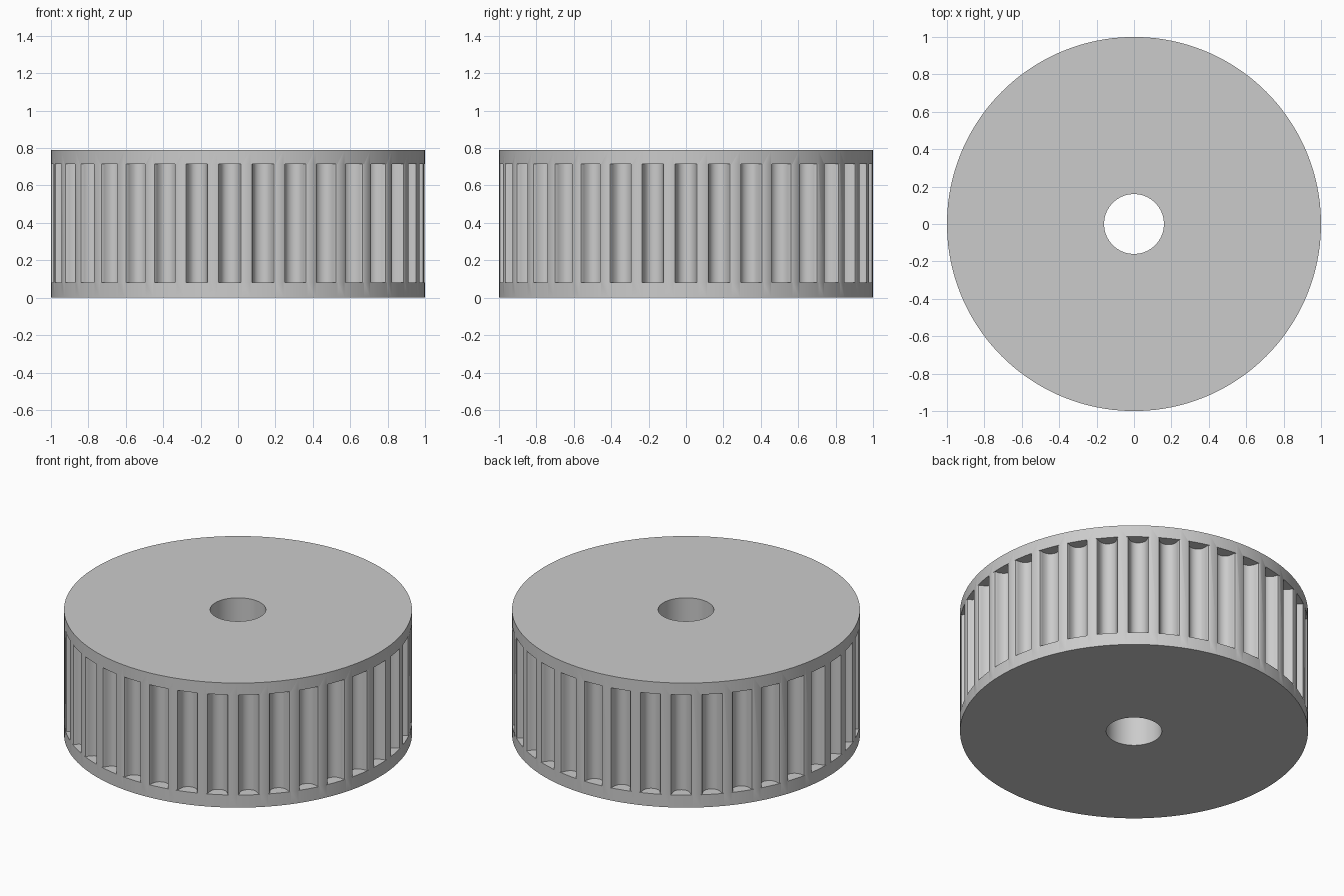
import bpy, bmesh, math
from mathutils import Matrix, Vector

if "Cube" in bpy.data.objects:
    bpy.data.objects.remove(bpy.data.objects["Cube"], do_unlink=True)

TEETH = 35
HEIGHT, BORE = 0.79, 0.16
GROOVE_LOW, GROOVE_HIGH = 0.08, 0.715
SEGMENTS = TEETH * 4

grey = bpy.data.materials.new("light grey")
grey.use_nodes = True
colour = (0.6, 0.6, 0.6, 1)
grey.diffuse_color = colour
grey.node_tree.nodes["Principled BSDF"].inputs["Base Color"].default_value = colour


def make_object(name, bm):
    bmesh.ops.recalc_face_normals(bm, faces=bm.faces)
    mesh = bpy.data.meshes.new(name)
    bm.to_mesh(mesh)
    bm.free()
    mesh.materials.append(grey)
    obj = bpy.data.objects.new(name, mesh)
    bpy.context.collection.objects.link(obj)
    return obj


# Wheel blank: a rectangular section swept round the bore
bm = bmesh.new()
section = [(BORE, 0), (1, 0), (1, HEIGHT), (BORE, HEIGHT)]
rings = []
for i in range(SEGMENTS):
    turn = Matrix.Rotation(math.tau * (i + 0.5) / SEGMENTS, 3, "Z")
    rings.append([bm.verts.new(turn @ Vector((r, 0, z))) for r, z in section])
for i, ring in enumerate(rings):
    after = rings[(i + 1) % SEGMENTS]
    for j in range(4):
        k = (j + 1) % 4
        bm.faces.new((ring[j], after[j], after[k], ring[k]))
wheel = make_object("toothed_wheel", bm)

# Groove cutters: half profile as (half width, depth), mirrored and repeated
half = [(0.0686, -0.04), (0.0686, 0.002), (0.0595, 0.0055), (0.055, 0.014),
        (0.053, 0.024), (0.05, 0.034), (0.0415, 0.052), (0.033, 0.061),
        (0.0228, 0.067), (0.0117, 0.0708)]
profile = half + [(0, 0.072)] + [(-w, d) for w, d in reversed(half)]
bm = bmesh.new()
for i in range(TEETH):
    turn = Matrix.Rotation(math.tau * i / TEETH, 3, "Z")
    face = bm.faces.new([bm.verts.new(turn @ Vector((1 - d, w, GROOVE_LOW)))
                         for w, d in profile])
    grown = bmesh.ops.extrude_face_region(bm, geom=[face], use_keep_orig=True)
    top = [v for v in grown["geom"] if isinstance(v, bmesh.types.BMVert)]
    bmesh.ops.translate(bm, verts=top, vec=(0, 0, GROOVE_HIGH - GROOVE_LOW))
cutter = make_object("groove_cutter", bm)
cutter.hide_render = True

# Cut the grooves and finish the shading
cut = wheel.modifiers.new("grooves", "BOOLEAN")
cut.object = cutter
cut.solver = "EXACT"
bpy.ops.object.select_all(action="DESELECT")
wheel.select_set(True)
bpy.context.view_layer.objects.active = wheel
bpy.ops.object.modifier_apply(modifier=cut.name)
bpy.data.objects.remove(cutter, do_unlink=True)
bpy.ops.object.shade_smooth_by_angle(angle=math.radians(30))
